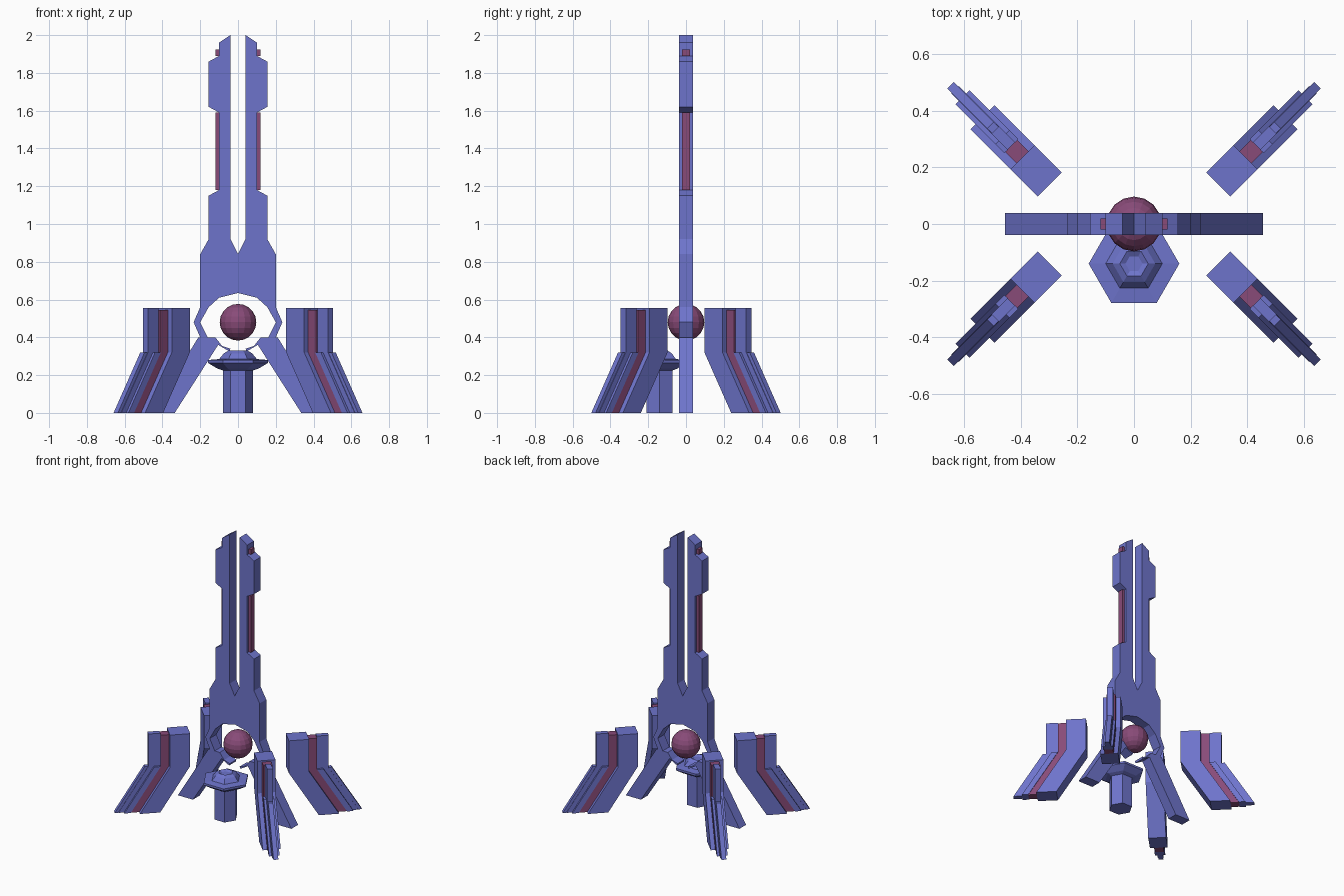
import bpy, bmesh, math
from mathutils import Matrix

cube = bpy.data.objects.get("Cube")
if cube:
    bpy.data.objects.remove(cube, do_unlink=True)


def material(name, rgb):
    m = bpy.data.materials.new(name)
    m.use_nodes = True
    m.diffuse_color = (*rgb, 1)
    m.node_tree.nodes["Principled BSDF"].inputs["Base Color"].default_value = (*rgb, 1)
    return m


BLUE = material("periwinkle_blue", (0.155, 0.175, 0.60))
PLUM = material("plum", (0.25, 0.07, 0.19))


def finish(name, bm, mat, place=Matrix()):
    bmesh.ops.recalc_face_normals(bm, faces=bm.faces)
    mesh = bpy.data.meshes.new(name)
    bm.to_mesh(mesh)
    bm.free()
    mesh.materials.append(mat)
    ob = bpy.data.objects.new(name, mesh)
    ob.matrix_world = place
    bpy.context.collection.objects.link(ob)
    return ob


def prism(name, outline, width, mat, place=Matrix()):
    """Extrude an x-z outline symmetrically along y."""
    bm = bmesh.new()
    face = bm.faces.new([bm.verts.new((x, -width / 2, z)) for x, z in outline])
    out = bmesh.ops.extrude_face_region(bm, geom=[face])
    moved = [v for v in out["geom"] if isinstance(v, bmesh.types.BMVert)]
    bmesh.ops.translate(bm, verts=moved, vec=(0, width, 0))
    return finish(name, bm, mat, place)


def mirrored(outline, side):
    return [(x * side, z) for x, z in outline]


# Forked tower with the horns that hold the core
THICK = 0.076
half = [(0, 0.635), (0.1, 0.61), (0.155, 0.56), (0.2, 0.48), (0.16, 0.4),
        (0.2, 0.4), (0.235, 0.48), (0.2, 0.56), (0.2, 0.84), (0.155, 0.92),
        (0.155, 1.15), (0.1, 1.18), (0.1, 1.59), (0.155, 1.62), (0.155, 1.86),
        (0.1, 1.89), (0.1, 1.96), (0.04, 2.0), (0.04, 0.92), (0, 0.84)]
prism("tower", half + mirrored(half[-2:0:-1], -1), THICK, BLUE)

# Splayed legs with inner prongs, and tower side lights
leg = [(0.12, 0.4), (0.21, 0.4), (0.455, 0), (0.335, 0), (0.105, 0.36),
       (0.045, 0.325), (0.04, 0.34), (0.085, 0.355)]
for word, side in (("left", 1), ("right", -1)):
    prism(word + "_leg", mirrored(leg, side), THICK, BLUE)
    for part, low, high in (("long_light", 1.18, 1.59), ("top_light", 1.89, 1.925)):
        strip = [(0.09, low), (0.118, low), (0.118, high), (0.09, high)]
        prism(word + "_" + part, mirrored(strip, side), 0.04, PLUM)

# Core sphere
bm = bmesh.new()
bmesh.ops.create_uvsphere(bm, u_segments=16, v_segments=10, radius=0.097)
finish("core", bm, PLUM, Matrix.Translation((0, 0, 0.48)))

# Hexagonal pedestal, lathed with six sides
profile = [(0.08, 0), (0.08, 0.225), (0.11, 0.235), (0.16, 0.265), (0.16, 0.28),
           (0.1, 0.285), (0.075, 0.315), (0.05, 0.33), (0.03, 0.32)]
bm = bmesh.new()
rings = [[bm.verts.new((r * math.cos(k * math.pi / 3), r * math.sin(k * math.pi / 3), z))
          for k in range(6)] for r, z in profile]
for a, b in zip(rings, rings[1:]):
    for k in range(6):
        n = (k + 1) % 6
        bm.faces.new((a[k], a[n], b[n], b[k]))
bm.faces.new(rings[0])
bm.faces.new(rings[-1])
finish("pedestal", bm, BLUE, Matrix.Translation((0, -0.14, 0)))

# Four diagonal pylons, each built from bent layers stacked outward
KNEE, TOP, LEAN = 0.32, 0.555, 0.2


def bent(inner, outer, top):
    return [(inner, top), (outer, top), (outer, KNEE), (outer + LEAN, 0),
            (inner + LEAN, 0), (inner, KNEE)]


def slanted(inner, outer):
    return [(inner, KNEE), (outer, KNEE), (outer + LEAN, 0), (inner + LEAN, 0)]


layers = [("body", bent(0, 0.135, TOP), 0.12, BLUE),
          ("stripe", bent(0.135, 0.192, TOP - 0.01), 0.06, PLUM),
          ("upper_fin", bent(0.192, 0.272, TOP), 0.038, BLUE),
          ("shin", slanted(0.192, 0.235), 0.07, BLUE),
          ("lower_fin", slanted(0.235, 0.295), 0.032, BLUE)]
for depth, sy in (("front", -1), ("back", 1)):
    for word, sx in (("left", 1), ("right", -1)):
        place = (Matrix.Translation((0.2975 * sx, 0.14 * sy, 0))
                 @ Matrix.Rotation(math.atan2(sy, sx), 4, "Z"))
        for part, outline, width, mat in layers:
            prism(f"{depth}_{word}_pylon_{part}", outline, width, mat, place)
